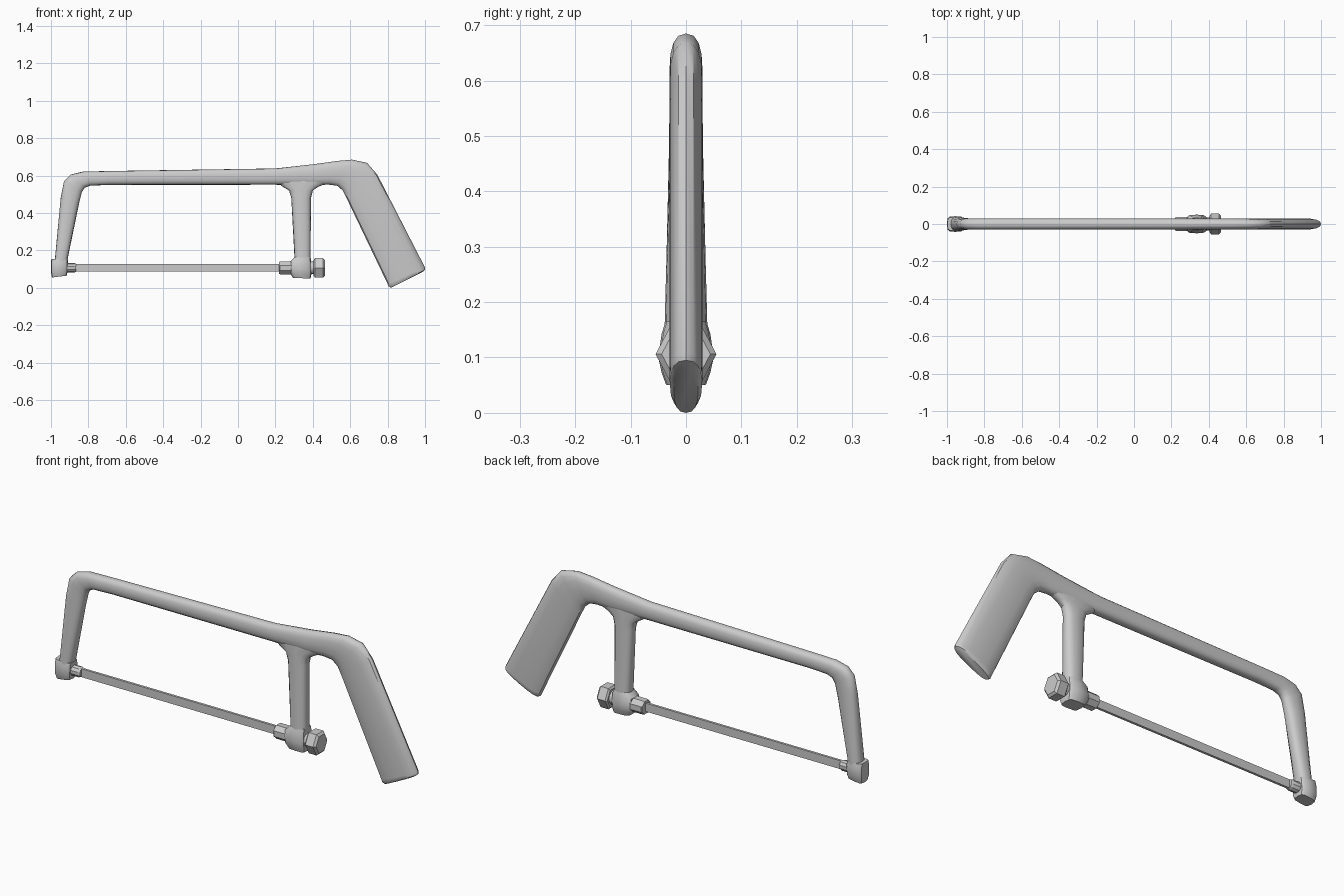
import bpy
import bmesh
import math
from mathutils import Vector

cube = bpy.data.objects.get("Cube")
if cube:
    bpy.data.objects.remove(cube, do_unlink=True)

metal = bpy.data.materials.new("grey_metal")
metal.use_nodes = True
GREY = (0.6, 0.6, 0.6, 1)
metal.diffuse_color = GREY
metal.node_tree.nodes["Principled BSDF"].inputs["Base Color"].default_value = GREY


def power(v, e):
    return math.copysign(abs(v) ** e, v)


def loft(name, stations, sides=16, e=0.8, turn=0.0, smooth=40):
    """Skin rounded rings; a station is outer x, z, inner x, z, half depth."""
    bm = bmesh.new()
    rings = []
    for ox, oz, ix, iz, depth in stations:
        outer, inner = Vector((ox, 0, oz)), Vector((ix, 0, iz))
        mid, half = (outer + inner) / 2, (outer - inner) / 2
        ring = []
        for k in range(sides):
            a = turn + math.tau * k / sides
            side = Vector((0, depth * power(math.sin(a), e), 0))
            ring.append(bm.verts.new(mid + half * power(math.cos(a), e) + side))
        rings.append(ring)
    for a, b in zip(rings, rings[1:]):
        for k in range(sides):
            j = (k + 1) % sides
            bm.faces.new((a[k], a[j], b[j], b[k]))
    bm.faces.new(rings[0])
    bm.faces.new(rings[-1])
    bmesh.ops.recalc_face_normals(bm, faces=bm.faces)
    mesh = bpy.data.meshes.new(name)
    bm.to_mesh(mesh)
    bm.free()
    mesh.materials.append(metal)
    obj = bpy.data.objects.new(name, mesh)
    bpy.context.collection.objects.link(obj)
    bpy.ops.object.select_all(action="DESELECT")
    obj.select_set(True)
    bpy.context.view_layer.objects.active = obj
    bpy.ops.object.shade_smooth_by_angle(angle=math.radians(smooth))
    return obj


def turned(name, profile, sides, turn=0.0, axis_z=0.1):
    """Part along x; a profile point is x, half height, half depth."""
    rows = [(x, axis_z + h, x, axis_z - h, d) for x, h, d in profile]
    return loft(name, rows, sides, 1.0, turn, 30)


# Bow: front arm, top bar and slanted handle in one sweep
loft("frame_and_handle", [
    (-0.982, 0.12, -0.918, 0.12, 0.039),
    (-0.948, 0.48, -0.85, 0.45, 0.031),
    (-0.93, 0.57, -0.835, 0.51, 0.03),
    (-0.895, 0.605, -0.82, 0.535, 0.03),
    (-0.83, 0.621, -0.79, 0.546, 0.03),
    (-0.7, 0.624, -0.69, 0.55, 0.03),
    (0.2, 0.638, 0.2, 0.551, 0.03),
    (0.4, 0.66, 0.4, 0.546, 0.03),
    (0.53, 0.678, 0.48, 0.552, 0.03),
    (0.61, 0.685, 0.53, 0.546, 0.03),
    (0.69, 0.668, 0.56, 0.52, 0.03),
    (0.745, 0.605, 0.58, 0.48, 0.03),
    (0.999, 0.11, 0.8, 0.02, 0.03),
    (1.0, 0.095, 0.805, 0.008, 0.029),
    (0.985, 0.083, 0.818, 0.0, 0.022),
])

# Rear post flaring into the bar
loft("rear_post", [
    (0.2, 0.57, 0.5, 0.57, 0.026),
    (0.24, 0.54, 0.43, 0.54, 0.028),
    (0.273, 0.52, 0.4, 0.52, 0.029),
    (0.285, 0.48, 0.39, 0.48, 0.03),
    (0.303, 0.14, 0.388, 0.14, 0.039),
])

# Blade holder at the front arm
loft("front_clamp", [
    (-0.998, 0.155, -0.91, 0.15, 0.036),
    (-1.0, 0.13, -0.91, 0.13, 0.042),
    (-1.0, 0.085, -0.912, 0.085, 0.042),
    (-0.995, 0.055, -0.915, 0.065, 0.032),
], sides=12, e=0.5)
turned("front_pin", [(-0.93, 0.026, 0.026), (-0.875, 0.026, 0.026),
                     (-0.865, 0.021, 0.021)], 10, axis_z=0.107)

# Blade holder and tightening nut at the rear post
loft("rear_clamp", [
    (0.305, 0.165, 0.388, 0.165, 0.037),
    (0.28, 0.14, 0.39, 0.145, 0.044),
    (0.278, 0.1, 0.392, 0.1, 0.05),
    (0.28, 0.075, 0.392, 0.07, 0.044),
    (0.295, 0.052, 0.388, 0.05, 0.036),
], sides=12, e=0.5)
turned("rear_collar", [(0.22, 0.034, 0.036), (0.225, 0.037, 0.04),
                       (0.3, 0.037, 0.04)], 8, math.pi / 8, 0.106)
turned("nut_neck", [(0.37, 0.034, 0.034), (0.42, 0.034, 0.034)], 12, 0, 0.107)
turned("tightening_nut", [(0.405, 0.05, 0.045), (0.412, 0.06, 0.055),
                          (0.455, 0.06, 0.055), (0.465, 0.048, 0.044)],
       6, math.pi / 6, 0.106)

# Thin blade strip
bpy.ops.mesh.primitive_cube_add(size=1, location=(-0.32, 0, 0.107))
blade = bpy.context.object
blade.name = "blade"
blade.scale = (1.12, 0.012, 0.042)
blade.data.materials.append(metal)
